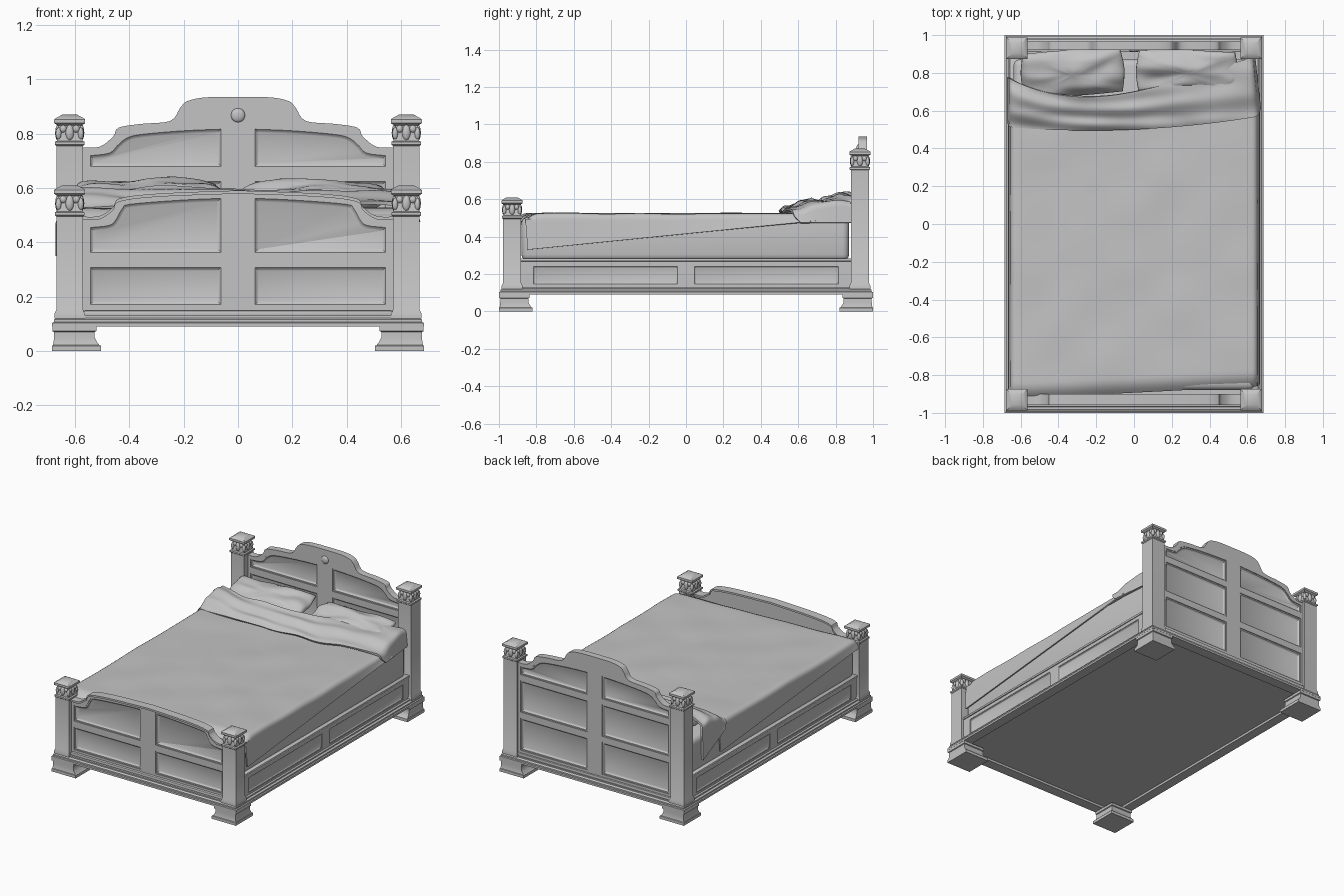
import bpy, bmesh, math
from math import sin, cos, pi
from mathutils import Matrix, Vector, noise

if "Cube" in bpy.data.objects:
    bpy.data.objects.remove(bpy.data.objects["Cube"])

grey = bpy.data.materials.new("plain_grey")
grey.use_nodes = True
COLOUR = (0.55, 0.55, 0.55, 1)
grey.diffuse_color = COLOUR
grey.node_tree.nodes["Principled BSDF"].inputs["Base Color"].default_value = COLOUR


# ---- helpers ----
def add(name, bm, fix=True):
    if fix:
        bmesh.ops.recalc_face_normals(bm, faces=bm.faces[:])
    me = bpy.data.meshes.new(name)
    bm.to_mesh(me)
    bm.free()
    ob = bpy.data.objects.new(name, me)
    bpy.context.scene.collection.objects.link(ob)
    me.materials.append(grey)
    return ob


def finish(ob, angle=30):
    bpy.ops.object.select_all(action='DESELECT')
    ob.select_set(True)
    bpy.context.view_layer.objects.active = ob
    for m in list(ob.modifiers):
        bpy.ops.object.modifier_apply(modifier=m.name)
    bpy.ops.object.shade_smooth_by_angle(angle=math.radians(angle))
    return ob


def bevel(ob, width, segments=2):
    m = ob.modifiers.new("bevel", 'BEVEL')
    m.width, m.segments = width, segments
    return ob


def loft(name, rings):
    """Stack rectangles given as (centre x, centre y, half x, half y, z)."""
    bm = bmesh.new()
    loops = [[bm.verts.new((cx + sx * hx, cy + sy * hy, z))
              for sx, sy in ((-1, -1), (1, -1), (1, 1), (-1, 1))]
             for cx, cy, hx, hy, z in rings]
    for a, b in zip(loops, loops[1:]):
        for i in range(4):
            j = (i + 1) % 4
            bm.faces.new((a[i], a[j], b[j], b[i]))
    bm.faces.new(loops[0])
    bm.faces.new(loops[-1])
    return add(name, bm)


def box(name, x, y, z):
    cx, cy, hx, hy = sum(x) / 2, sum(y) / 2, (x[1] - x[0]) / 2, (y[1] - y[0]) / 2
    return loft(name, [(cx, cy, hx, hy, h) for h in z])


def prism(bm, pts, y0, y1):
    a = [bm.verts.new((x, y0, z)) for x, z in pts]
    b = [bm.verts.new((x, y1, z)) for x, z in pts]
    for i in range(len(pts)):
        j = (i + 1) % len(pts)
        bm.faces.new((a[i], a[j], b[j], b[i]))
    bm.faces.new(a)
    return bm.faces.new(b)


def smooth(pts, n=4):
    """Catmull-Rom curve through the points."""
    p = [Vector(q) for q in pts]
    p = [p[0]] + p + [p[-1]]
    out = []
    for a, b, c, d in zip(p, p[1:], p[2:], p[3:]):
        for k in range(n):
            t = k / n
            out.append(tuple(b + (c - a) * t / 2 + (a * 2 - b * 5 + c * 4 - d) * t * t / 2
                             + (b * 3 - a - c * 3 + d) * t ** 3 / 2))
    return out + [tuple(p[-1])]


def flip(pts):
    return [(-x, z) for x, z in reversed(pts)]


def rect(x0, x1, z0, z1):
    return [(x0, z0), (x1, z0), (x1, z1), (x0, z1)]


def board(name, outline, y0, y1, panels, both=False, depth=1.0):
    """Extruded board with stepped sunken panels."""
    bm = bmesh.new()
    prism(bm, outline, y0, y1)
    ob = add(name, bm)
    cut = bmesh.new()
    sides = [(y0, 1)] + ([(y1, -1)] if both else [])
    caps = [prism(cut, p, y - s * 0.01, y + s * 0.005 * depth) for y, s in sides for p in panels]
    bmesh.ops.recalc_face_normals(cut, faces=cut.faces[:])
    for t, d in ((0.008, 0), (0.006, 0.006), (0.006, 0.003)):
        bmesh.ops.inset_individual(cut, faces=caps, thickness=t * depth, depth=d * depth,
                                   use_even_offset=True)
    cutter = add(name + "_cutter", cut, fix=False)
    cutter.hide_render = True
    m = ob.modifiers.new("panels", 'BOOLEAN')
    m.operation, m.solver, m.object = 'DIFFERENCE', 'EXACT', cutter
    finish(ob)
    bpy.data.objects.remove(cutter)
    return ob


def patch(name, nu, nv, fn, thick):
    """Cloth sheet from a function of u and v in 0..1."""
    bm = bmesh.new()
    g = [[bm.verts.new(fn(i / nu, j / nv)) for j in range(nv + 1)] for i in range(nu + 1)]
    for i in range(nu):
        for j in range(nv):
            bm.faces.new((g[i][j], g[i + 1][j], g[i + 1][j + 1], g[i][j + 1]))
    ob = add(name, bm, fix=False)
    m = ob.modifiers.new("cloth", 'SOLIDIFY')
    m.thickness = thick
    return finish(ob, 50)


# ---- base plinth with a recessed underside ----
finish(loft("base_plinth", [(0, 0, hx, hy, z) for hx, hy, z in (
    (.62, .93, .105), (.62, .93, .09), (.685, 1, .09), (.685, 1, .103), (.678, .993, .106),
    (.678, .993, .115), (.667, .982, .122), (.667, .982, .13))]))

# ---- corner feet, posts and carved capitals ----
for sx, xn in ((1, "left"), (-1, "right")):
    for sy, yn, top in ((1, "head", .87), (-1, "foot", .61)):
        tag = yn + "_" + xn
        finish(loft(tag + "_foot", [
            (sx * (o - w / 2), sy * (o + .315 - w / 2), w / 2, w / 2, z) for o, w, z in (
                (.685, .18, 0), (.685, .18, .019), (.682, .172, .021), (.679, .158, .035),
                (.678, .15, .05), (.678, .15, .07), (.684, .162, .073), (.684, .162, .09))]))
        cx, cy = sx * .62, sy * .93
        finish(loft(tag + "_post", [(cx, cy, h, h, z) for h, z in (
            (.056, .12), (.056, .137), (.049, .152), (.049, top - .115), (.055, top - .11),
            (.055, top - .1), (.047, top - .096), (.044, top - .07), (.04, top - .04),
            (.05, top - .036), (.057, top - .031), (.057, top - .017), (.05, top - .012),
            (.028, top))]))
        bm = bmesh.new()
        for k in range(4):
            turn = Matrix.Translation((cx, cy, top - .066)) @ Matrix.Rotation(k * pi / 2, 4, 'Z')
            for px, py, pz, size in ((0, -.043, 0, (.016, .011, .03)),
                                     (-.024, -.043, .014, (.013, .009, .014)),
                                     (.024, -.043, .014, (.013, .009, .014)),
                                     (.041, -.041, -.004, (.011, .011, .024))):
                bmesh.ops.create_icosphere(bm, subdivisions=2, radius=1, matrix=turn
                                           @ Matrix.Translation((px, py, pz))
                                           @ Matrix.Diagonal((*size, 1)))
        finish(add(tag + "_capital_leaves", bm))

# ---- headboard ----
crest = smooth([(-.58, .75), (-.51, .752), (-.46, .79), (-.44, .822), (-.36, .836), (-.25, .847),
                (-.213, .895), (-.187, .92), (-.12, .934), (0, .936)])
crest += flip(crest)[1:]
arch = smooth([(-.552, .727), (-.478, .736), (-.45, .762), (-.415, .79), (-.36, .805),
               (-.2, .819), (-.055, .825)])
panels = [arch + [(-.055, .672), (-.552, .672)],
          rect(-.552, -.055, .42, .632), rect(-.552, -.055, .165, .38)]
board("headboard", crest + [(.58, .125), (-.58, .125)], .922, .967,
      panels + [flip(p) for p in panels], both=True)
bm = bmesh.new()
bmesh.ops.create_uvsphere(bm, u_segments=20, v_segments=10, radius=1,
                          matrix=Matrix.Translation((0, .922, .868))
                          @ Matrix.Diagonal((.026, .012, .026, 1)))
finish(add("headboard_boss", bm), 60)

# ---- footboard with its capping ----
crest = smooth([(-.58, .495), (-.51, .497), (-.46, .53), (-.435, .562), (-.29, .58), (0, .591)])
crest += flip(crest)[1:]
arch = smooth([(-.552, .462), (-.478, .47), (-.455, .49), (-.432, .53), (-.40, .548),
               (-.2, .564), (-.055, .57)])
panels = [arch + [(-.055, .355), (-.552, .355)], rect(-.552, -.055, .163, .315)]
board("footboard", crest + [(.58, .125), (-.58, .125)], -.952, -.907,
      panels + [flip(p) for p in panels])
bm = bmesh.new()
prism(bm, crest + [(x, z - .012) for x, z in reversed(crest)], -.959, -.9)
finish(add("footboard_capping", bm))

# ---- lower mouldings and side rails ----
for name, y in (("head_moulding", (.91, .978)), ("foot_moulding", (-.968, -.9))):
    finish(bevel(box(name, (-.57, .57), y, (.125, .148)), .006))
for s, name in ((1, "left"), (-1, "right")):
    rail = board(name + "_side_rail", rect(-.89, .89, .125, .283), -.652, -.60,
                 [rect(-.82, -.04, .143, .245), rect(.04, .82, .143, .245)], depth=.6)
    rail.rotation_euler.z = s * pi / 2
    finish(bevel(box(name + "_rail_bead", sorted((s * .62, s * .658)), (-.89, .89),
                     (.268, .284)), .005))

# ---- mattress ----
finish(bevel(box("mattress", (-.638, .638), (-.88, .872), (.27, .503)), .035, 4), 60)


# ---- bedding ----
def drape(s, top, hem, reach):
    """Cross section: flat top, rounded shoulder, hanging side."""
    a, sg, r = abs(s), (1 if s > 0 else -1), .03
    if a < .7:
        return s / .7 * (reach - r), top
    if a < .8:
        t = (a - .7) / .1 * pi / 2
        return sg * (reach - r + r * sin(t)), top - r + r * cos(t)
    t = (a - .8) / .2
    return sg * (reach + .01 * t), top - r + (hem - top + r) * t


def wave(x, y, scale, amount):
    return noise.noise(Vector((x * scale, y * scale, 3.7))) * amount


def blanket(u, v):
    s = u * 2 - 1
    hem = .33 + .155 * v if s > 0 else .47 - .14 * v
    x, z = drape(s, .524, hem, .655)
    y = -.893 + .045 * max(s, -.6) + v * (1.52 + .02 * s)
    if v < .05 and abs(s) < .8:
        z -= .04 * (1 - v / .05) ** 2
    return x, y, z + (wave(x, y, 4, .007) if abs(s) < .8 else 0)


def turned_sheet(u, v):
    s = u * 2 - 1
    front_y = .5 + .06 * s * .65 + .18 * (s * .65) ** 2
    top = .538 + .03 * sin(pi * min(1, v * 1.6) / 2) + .028 * v
    hem = .475 if s > 0 else .47 - .12 * v
    x, z = drape(s, top, hem, .662 - (.03 * v if s > 0 else 0))
    back_y = .70 + .2 * x + .3 * x * x - .25 * x ** 3
    y = front_y + (back_y - front_y) * v
    ripple = .007 * sin(v * 14 + x * 4) * (1 - v * .5) + wave(x, y * 2, 5, .018)
    return x, y, z + (ripple if abs(s) < .8 else 0)


patch("blanket", 80, 80, blanket, .008)
patch("turned_down_sheet", 80, 30, turned_sheet, .014)


def pillow(name, loc, size, tilt, turn, seed):
    bm = bmesh.new()
    bmesh.ops.create_uvsphere(bm, u_segments=48, v_segments=24, radius=1)
    for v in bm.verts:
        x, y, z = v.co
        r = math.hypot(x, y)
        k = r / max(abs(x), abs(y), 1e-6) if r > 1e-4 else 1
        k = 1 + (k - 1) * .8
        n = noise.noise(Vector((x * 1.8 + seed, y * 1.8, 0)))
        v.co = (x * k * size[0], y * k * size[1], z * size[2] + n * .024 * (1 if z > 0 else .3))
    bm.transform(Matrix.Translation(loc) @ Matrix.Rotation(turn, 4, 'Z')
                 @ Matrix.Rotation(tilt, 4, 'X'))
    finish(add(name, bm), 60)


pillow("right_pillow", (-.325, .80, .572), (.275, .125, .055), .25, .06, 2)
pillow("left_pillow", (.28, .805, .568), (.27, .118, .05), .22, -.02, 7)
